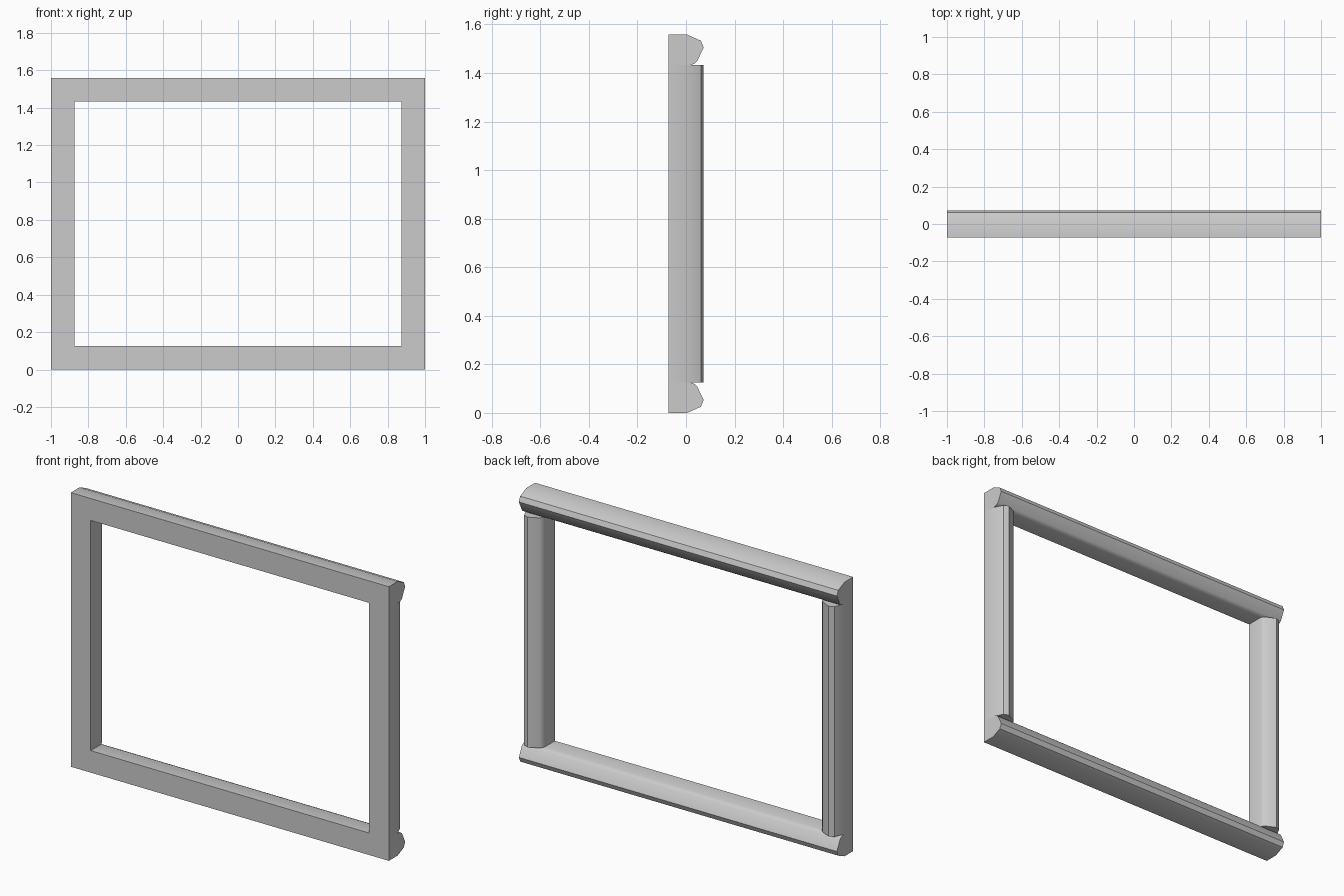
import bpy
import bmesh
import math

cube = bpy.data.objects.get("Cube")
if cube:
    bpy.data.objects.remove(cube, do_unlink=True)

HEIGHT = 1.558
RAIL = 0.125  # width of each moulding
HALF = 1.0

# Moulding cross-section: (distance in from the outer edge, y)
PROFILE = [(0, -0.073), (0, 0.005), (0.025, 0.061), (0.053, 0.073),
           (0.111, 0.045), (0.119, 0.035), (RAIL, 0.021), (RAIL, -0.073)]

grey = bpy.data.materials.new("light_grey")
grey.use_nodes = True
grey.diffuse_color = (0.6, 0.6, 0.6, 1)
grey.node_tree.nodes["Principled BSDF"].inputs["Base Color"].default_value = (0.6, 0.6, 0.6, 1)


def moulding(name, place, start, end):
    """Sweep the profile from start to end; place(u, y, t) gives the position."""
    bm = bmesh.new()
    rings = [[bm.verts.new(place(u, y, t)) for u, y in PROFILE] for t in (start, end)]
    count = len(PROFILE)
    for i in range(count):
        j = (i + 1) % count
        bm.faces.new((rings[0][i], rings[0][j], rings[1][j], rings[1][i]))
    for ring in rings:
        bm.faces.new(ring)
    bmesh.ops.recalc_face_normals(bm, faces=bm.faces)
    mesh = bpy.data.meshes.new(name)
    bm.to_mesh(mesh)
    bm.free()
    mesh.materials.append(grey)
    obj = bpy.data.objects.new(name, mesh)
    bpy.context.collection.objects.link(obj)
    bpy.ops.object.select_all(action='DESELECT')
    obj.select_set(True)
    bpy.context.view_layer.objects.active = obj
    bpy.ops.object.shade_smooth_by_angle(angle=math.radians(30))


# Full-width horizontal rails
moulding("bottom_rail", lambda u, y, t: (t, y, u), -HALF, HALF)
moulding("top_rail", lambda u, y, t: (t, y, HEIGHT - u), -HALF, HALF)

# Uprights butted between the rails
for name, side in (("left_upright", 1), ("right_upright", -1)):
    moulding(name, lambda u, y, t, s=side: (s * (HALF - u), y, t), RAIL, HEIGHT - RAIL)
